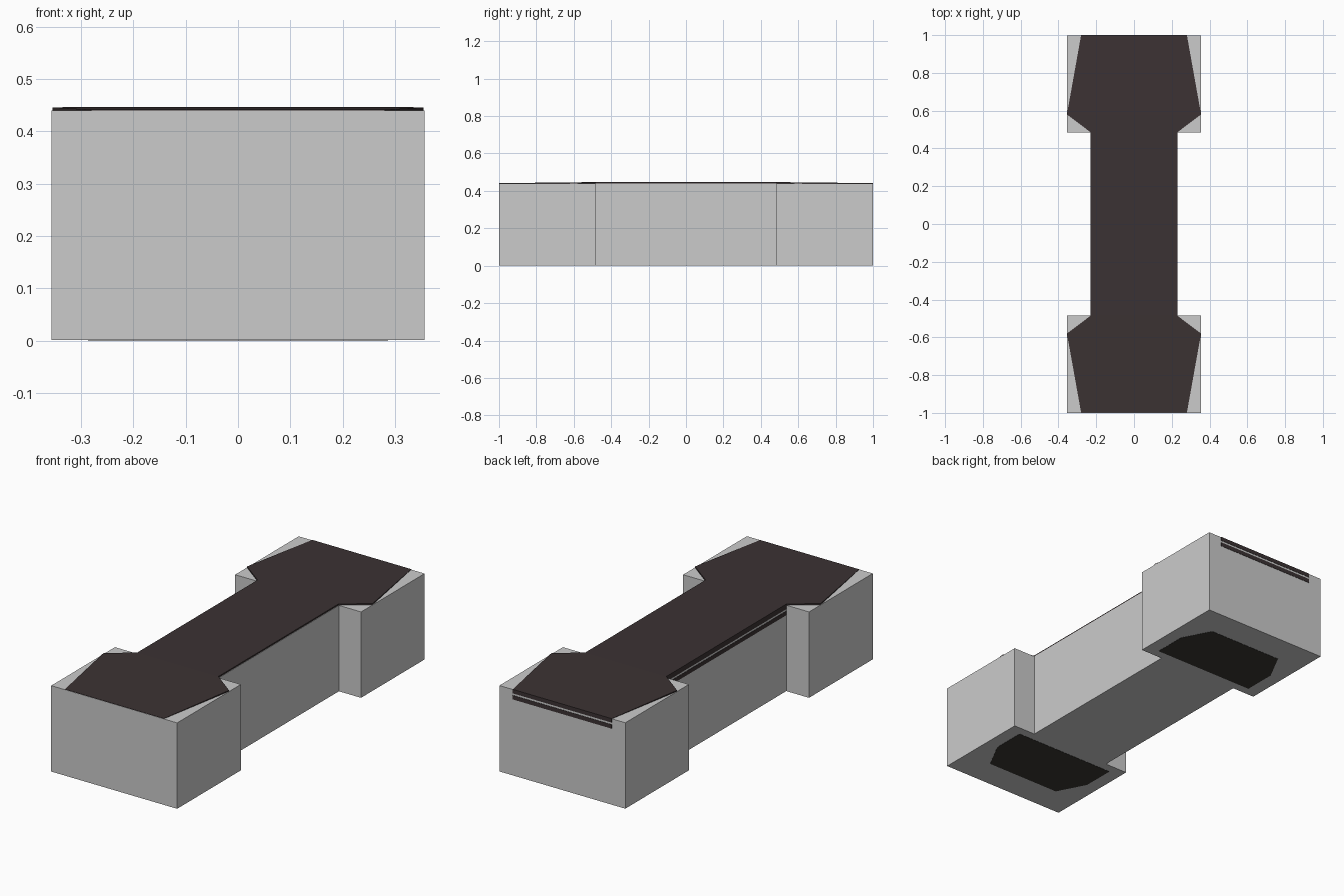
import bpy, bmesh

if "Cube" in bpy.data.objects:
    bpy.data.objects.remove(bpy.data.objects["Cube"])


def material(name, rgb):
    m = bpy.data.materials.new(name)
    m.diffuse_color = (*rgb, 1)
    m.use_nodes = True
    m.node_tree.nodes["Principled BSDF"].inputs["Base Color"].default_value = m.diffuse_color
    return m


grey = material("plain grey", (0.6, 0.6, 0.6))
brown = material("dark brown wood", (0.044, 0.032, 0.033))
black = material("black leg", (0.043, 0.040, 0.034))


def finish(bm, name, mat):
    bmesh.ops.recalc_face_normals(bm, faces=bm.faces)
    me = bpy.data.meshes.new(name)
    bm.to_mesh(me)
    bm.free()
    me.materials.append(mat)
    ob = bpy.data.objects.new(name, me)
    bpy.context.collection.objects.link(ob)
    return ob


def box(name, lo, hi, mat):
    bm = bmesh.new()
    bmesh.ops.create_cube(bm, size=1)
    for v in bm.verts:
        v.co = [lo[i] if v.co[i] < 0 else hi[i] for i in range(3)]
    return finish(bm, name, mat)


def loft(name, stations, bottom, mat):
    """Rectangular sections along y: (y, half width, top height)."""
    bm = bmesh.new()
    rings = []
    for y, w, z in stations:
        pts = ((-w, y, bottom), (w, y, bottom), (w, y, z), (-w, y, z))
        rings.append([bm.verts.new(p) for p in pts])
    for a, b in zip(rings, rings[1:]):
        for i in range(4):
            j = (i + 1) % 4
            bm.faces.new((a[i], a[j], b[j], b[i]))
    bm.faces.new(rings[0])
    bm.faces.new(rings[-1])
    return finish(bm, name, mat)


def prism(name, outline, z0, z1, mat):
    bm = bmesh.new()
    f = bm.faces.new([bm.verts.new((x, y, z0)) for x, y in outline])
    top = bmesh.ops.extrude_face_region(bm, geom=[f])["geom"]
    for v in top:
        if isinstance(v, bmesh.types.BMVert):
            v.co.z = z1
    return finish(bm, name, mat)


# Grey solid blocks: middle beam and two wider ends
box("middle_block", (-0.2275, -0.5, 0.001), (0.231, 0.5, 0.44), grey)
box("front_block", (-0.356, -1.0, 0.001), (0.356, -0.485, 0.44), grey)
box("back_block", (-0.356, 0.485, 0.001), (0.356, 0.9985, 0.44), grey)

# Bench seat: upper board and lower board with a thin gap between
half = [(0.485, 0.229, 0.447), (0.58, 0.355, 0.446), (1.0, 0.28, 0.4415)]
front = [(max(-y, -0.9985), w, z) for y, w, z in reversed(half)]
loft("seat_upper_board", front + half, 0.421, brown)
loft("seat_lower_board", [(y, w, 0.411) for y, w, z in front + half], 0.39, brown)

# Legs, hexagonal in plan, with feet showing underneath
foot = [(0.287, 0.53), (0.287, 0.70), (0.21, 0.847),
        (-0.21, 0.847), (-0.287, 0.70), (-0.287, 0.53)]
for side, s in (("front", -1), ("back", 1)):
    prism(side + "_leg", [(x, s * y) for x, y in foot], 0.0, 0.40, black)
